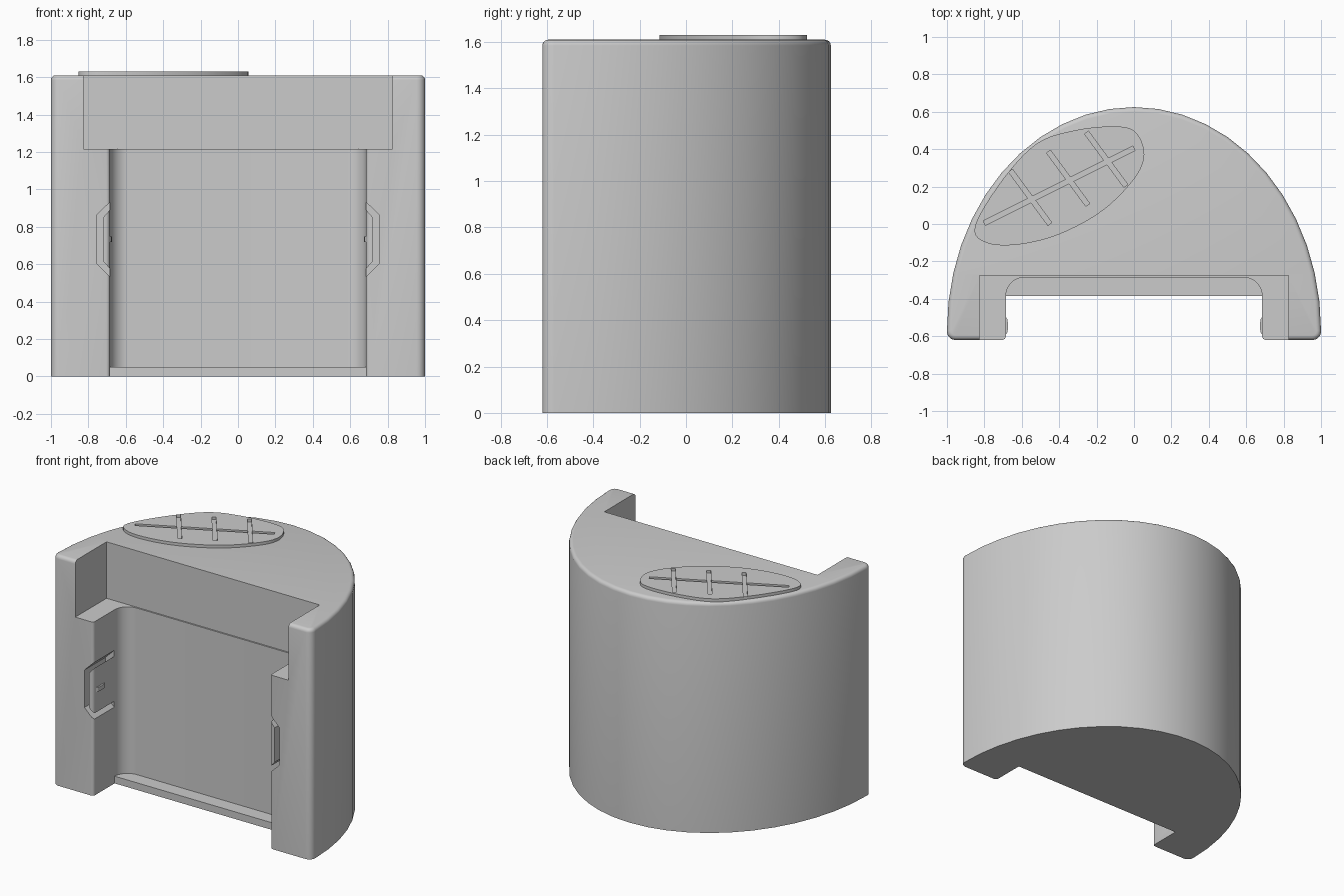
import bpy
import bmesh
from math import sin, cos, pi, radians
from mathutils import Vector

if "Cube" in bpy.data.objects:
    bpy.data.objects.remove(bpy.data.objects["Cube"], do_unlink=True)

grey = bpy.data.materials.new("light_grey")
grey.use_nodes = True
grey.diffuse_color = (0.6, 0.6, 0.6, 1)
grey.node_tree.nodes["Principled BSDF"].inputs["Base Color"].default_value = (0.6, 0.6, 0.6, 1)


def prism(name, outline, low, high, axis="z", bevel=0.0):
    """Extrude a flat outline along z, or an x-z outline along y."""
    bm = bmesh.new()
    if axis == "z":
        place, step = (lambda p: (p[0], p[1], low)), Vector((0, 0, high - low))
    else:
        place, step = (lambda p: (p[0], low, p[1])), Vector((0, high - low, 0))
    base = bm.faces.new([bm.verts.new(place(p)) for p in outline])
    result = bmesh.ops.extrude_face_region(bm, geom=[base])["geom"]
    top = [v for v in result if isinstance(v, bmesh.types.BMVert)]
    bmesh.ops.translate(bm, verts=top, vec=step)
    bmesh.ops.recalc_face_normals(bm, faces=bm.faces)
    if bevel:
        rim = [e for e in bm.edges if all(v in top for v in e.verts)]
        bmesh.ops.bevel(bm, geom=rim, offset=bevel, segments=4, profile=0.5, affect="EDGES")
    mesh = bpy.data.meshes.new(name)
    bm.to_mesh(mesh)
    bm.free()
    mesh.materials.append(grey)
    obj = bpy.data.objects.new(name, mesh)
    bpy.context.collection.objects.link(obj)
    return obj


def arc(cx, cy, rx, ry, start, end, steps):
    angles = [radians(start + (end - start) * i / steps) for i in range(steps + 1)]
    return [(cx + rx * cos(a), cy + ry * sin(a)) for a in angles]


def mirrored(half):
    """Complete an outline given from its +x side."""
    return half + [(-x, y) for x, y in reversed(half)]


def box(name, x, y0, y1, z0, z1):
    return prism(name, mirrored([(x, y0), (x, y1)]), z0, z1)


def cut(target, cutters):
    bpy.context.view_layer.objects.active = target
    for cutter in cutters:
        mod = target.modifiers.new("cut", "BOOLEAN")
        mod.operation, mod.solver, mod.object = "DIFFERENCE", "EXACT", cutter
        bpy.ops.object.modifier_apply(modifier=mod.name)
        bpy.data.objects.remove(cutter, do_unlink=True)


def smooth(obj, angle):
    bpy.ops.object.select_all(action="DESELECT")
    obj.select_set(True)
    bpy.context.view_layer.objects.active = obj
    bpy.ops.object.shade_smooth_by_angle(angle=radians(angle))


# Body: half-oval block with rounded front corners and a rounded top rim
FRONT, TOP = -0.62, 1.61
corner = arc(0.955, -0.575, 0.045, 0.045, -90, 0, 5)
shell = arc(0, -0.57, 1, 1.195, 0, 180, 24)
body = prism("body", corner + shell + [(-x, y) for x, y in reversed(corner)], 0, TOP, bevel=0.025)

# Front opening between the pillars, flared by their rounded corners
flare = [(0.705, -0.8)] + arc(0.705, -0.60, 0.02, 0.02, 270, 180, 4) + [(0.685, -0.385)]
opening = prism("opening", mirrored(flare), -0.1, 1.3)
# Deeper recess with rounded back corners, standing on a low floor
recess_half = [(0.685, -0.5)] + arc(0.585, -0.385, 0.1, 0.1, 0, 90, 8)
recess = prism("recess", mirrored(recess_half), 0.05, 1.3)
# Wide notch at the top
notch = box("notch", 0.825, -0.9, -0.275, 1.215, 1.8)

# Slots that free a springy clip in each pillar
MID = 0.733
slot_half = [(0.66, 0.223), (0.754, 0.131), (0.754, -0.131), (0.66, -0.223),
             (0.66, -0.186), (0.718, -0.12), (0.718, 0.12), (0.66, 0.186)]
slots = [prism("slot", [(s * x, MID + z) for x, z in slot_half], -0.8, -0.39, "y")
         for s in (1, -1)]
cut(body, [opening, recess, notch] + slots)
smooth(body, 30)

# Catch bump on the inner face of each clip
for side, s in (("left", 1), ("right", -1)):
    bump_profile = [(s * 0.69, -0.49), (s * 0.677, -0.51), (s * 0.674, -0.53),
                    (s * 0.674, -0.56), (s * 0.677, -0.58), (s * 0.69, -0.60)]
    prism(side + "_catch", bump_profile, MID - 0.015, MID + 0.015)

# Leaf emblem: smooth closed outline through a few points
guide = [(-0.85, -0.01), (-0.79, -0.10), (-0.62, -0.11), (-0.40, -0.055),
         (-0.17, 0.07), (0.0, 0.24), (0.055, 0.37), (0.01, 0.49),
         (-0.10, 0.522), (-0.32, 0.50), (-0.52, 0.43), (-0.70, 0.24)]


def rounded_loop(points, steps):
    pts, out = [Vector(p) for p in points], []
    for i in range(len(pts)):
        a, b, c, d = (pts[(i + k) % len(pts)] for k in (-1, 0, 1, 2))
        for t in (k / steps for k in range(steps)):
            out.append((2 * b + (c - a) * t + (2 * a - 5 * b + 4 * c - d) * t**2
                        + (3 * b - a - 3 * c + d) * t**3) / 2)
    return out


leaf = prism("leaf", rounded_loop(guide, 5), TOP - 0.015, TOP + 0.02)


def groove(a, b, width=0.026):
    a, b = Vector(a), Vector(b)
    along = (b - a).normalized()
    side = Vector((-along.y, along.x)) * width / 2
    return prism("groove", [a - side, b - side, b + side, a + side], TOP + 0.001, TOP + 0.1)


# Veins: a central groove crossed by three side grooves
veins = [groove((-0.80, 0.005), (0.0, 0.405))]
for k in range(3):
    x, y = -0.555 + 0.203 * k, 0.14 + 0.102 * k
    veins.append(groove((x - 0.105, y + 0.145), (x + 0.105, y - 0.14)))
cut(leaf, veins)
smooth(leaf, 30)
